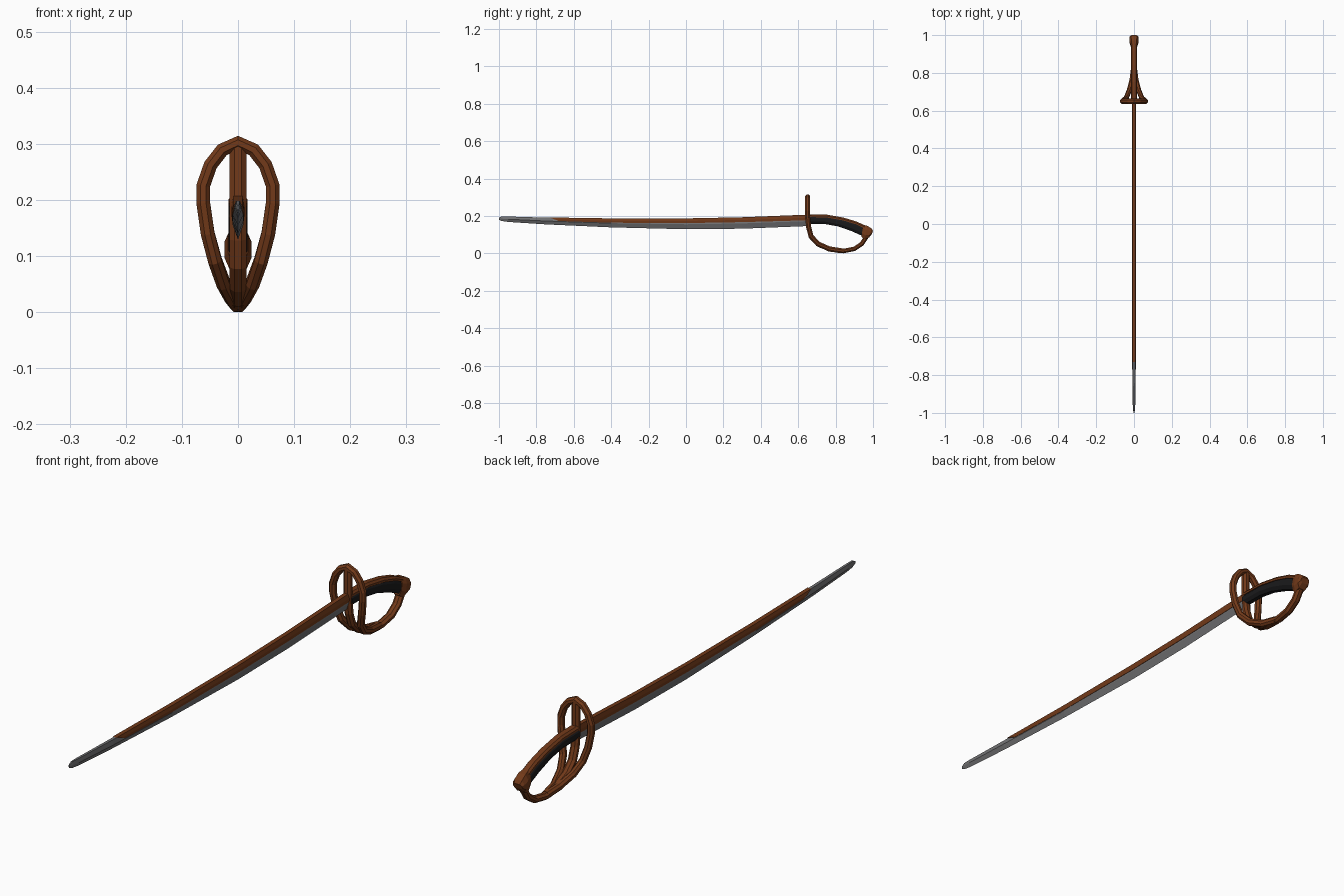
import bpy, math
from mathutils import Vector

if "Cube" in bpy.data.objects:
    bpy.data.objects.remove(bpy.data.objects["Cube"])


def material(name, rgb):
    m = bpy.data.materials.new(name)
    m.diffuse_color = (*rgb, 1)
    m.use_nodes = True
    m.node_tree.nodes["Principled BSDF"].inputs["Base Color"].default_value = m.diffuse_color
    return m


BROWN = material("brown_leather", (0.17, 0.042, 0.010))
BLACK = material("black_wrap", (0.010, 0.010, 0.011))
STEEL = material("steel", (0.17, 0.17, 0.175))


def loft(name, rings, mat):
    """Skin a list of equal-length closed rings and cap both ends."""
    n = len(rings[0])
    verts = [p for r in rings for p in r]
    faces = [(i * n + j, i * n + (j + 1) % n, (i + 1) * n + (j + 1) % n, (i + 1) * n + j)
             for i in range(len(rings) - 1) for j in range(n)]
    faces += [tuple(range(n))[::-1], tuple(range(len(verts) - n, len(verts)))]
    me = bpy.data.meshes.new(name)
    me.from_pydata(verts, [], faces)
    me.materials.append(mat)
    ob = bpy.data.objects.new(name, me)
    bpy.context.collection.objects.link(ob)
    bpy.context.view_layer.objects.active = ob
    bpy.ops.object.select_all(action='DESELECT')
    ob.select_set(True)
    bpy.ops.object.mode_set(mode='EDIT')
    bpy.ops.mesh.select_all(action='SELECT')
    bpy.ops.mesh.normals_make_consistent(inside=False)
    bpy.ops.object.mode_set(mode='OBJECT')
    return ob


def bar(name, path, mat, w, t, mirror=False, sides=8):
    """Sweep an n-gon along a path; w is the width across x, t the thickness."""
    pts = [Vector(p) for p in path]
    rings = []
    for i, p in enumerate(pts):
        a = pts[i - 1] if i else (Vector((-pts[1].x, *pts[1].yz)) if mirror else p)
        b = pts[min(i + 1, len(pts) - 1)]
        tan = (b - a).normalized()
        nrm = Vector((1, 0, 0)).cross(tan)
        nrm = nrm.normalized() if nrm.length > 0.05 else Vector((0, 1, 0))
        side = tan.cross(nrm).normalized()
        k = math.pi / sides
        rings.append([p + side * math.cos(k * (2 * j + 1)) * w / math.cos(k)
                      + nrm * math.sin(k * (2 * j + 1)) * t / math.cos(k) for j in range(sides)])
    ob = loft(name, rings, mat)
    if mirror:
        ob.modifiers.new("Mirror", 'MIRROR').use_axis[0] = True
    return ob


def slab(name, stations, section, mat):
    """Loft a section of (x, height fraction) between bottom and top points (y, z)."""
    rings = []
    for (y0, z0), (y1, z1), w in stations:
        rings.append([(x * w, y0 + (y1 - y0) * h, z0 + (z1 - z0) * h) for x, h in section])
    return loft(name, rings, mat)


# Curved blade with a sharp lower edge
blade = [(-1.0, .180, .190, .2), (-.985, .173, .198, .5), (-.95, .168, .197, .75), (-.75, .155, .191, 1),
         (-.4, .139, .184, 1), (0, .129, .182, 1), (.3, .132, .188, 1), (.65, .146, .199, 1)]
slab("blade", [((y, a), (y, b), .0095 * w) for y, a, b, w in blade],
     [(0, 0), (1, .5), (.6, 1), (-.6, 1), (-1, .5)], STEEL)

# Brown sleeve over the blade spine, slanted at the front end
spine = [(-.68, -.73, .173, .192), (-.4, -.4, .164, .187), (0, 0, .162, .187),
         (.3, .3, .167, .193), (.65, .65, .177, .207)]
slab("blade_spine", [((a, z0), (b, z1), .0115) for a, b, z0, z1 in spine],
     [(.9, 0), (1, .45), (.7, 1), (-.7, 1), (-1, .45), (-.9, 0)], BROWN)

# Black grip and the brown strap along its back
grip = [((.65, .158), (.65, .200)), ((.74, .157), (.75, .198)), ((.81, .145), (.84, .182)),
        ((.88, .121), (.91, .161)), ((.95, .090), (.975, .130))]
slab("grip", [(a, b, .017) for a, b in grip],
     [(.5, 0), (1, .3), (1, .7), (.5, 1), (-.5, 1), (-1, .7), (-1, .3), (-.5, 0)], BLACK)
slab("grip_backstrap", [((b[0], b[1] - .006), (b[0] + .003, b[1] + .009), .0165) for _, b in grip],
     [(1, 0), (1, .5), (.6, 1), (-.6, 1), (-1, .5), (-1, 0)], BROWN)

# Pommel cap
slab("pommel", [((.938, .088), (.948, .153), .018), ((.955, .075), (.970, .147), .024),
                ((.978, .084), (.993, .132), .0245), ((.992, .100), (1.0, .120), .019)],
     [(.6, 0), (1, .3), (1, .7), (.6, 1), (-.6, 1), (-1, .7), (-1, .3), (-.6, 0)], BROWN)

# Centre bar of the guard, running on as the knuckle bow to the pommel
bar("knuckle_bow", [(0, .65, .302), (0, .65, .2), (0, .656, .13), (0, .672, .083), (0, .71, .046),
                    (0, .77, .021), (0, .84, .0125), (0, .90, .024), (0, .94, .051), (0, .975, .105)],
    BROWN, .0155, .012)

# Pair of curved side bars forming the oval guard
bar("guard_side_bars", [(0, .65, .302), (.028, .65, .289), (.049, .65, .262), (.062, .65, .225),
                        (.062, .65, .195), (.054, .656, .14), (.041, .668, .092), (.026, .705, .051),
                        (.011, .765, .024), (.003, .83, .014)],
    BROWN, .0122, .0135, mirror=True)
